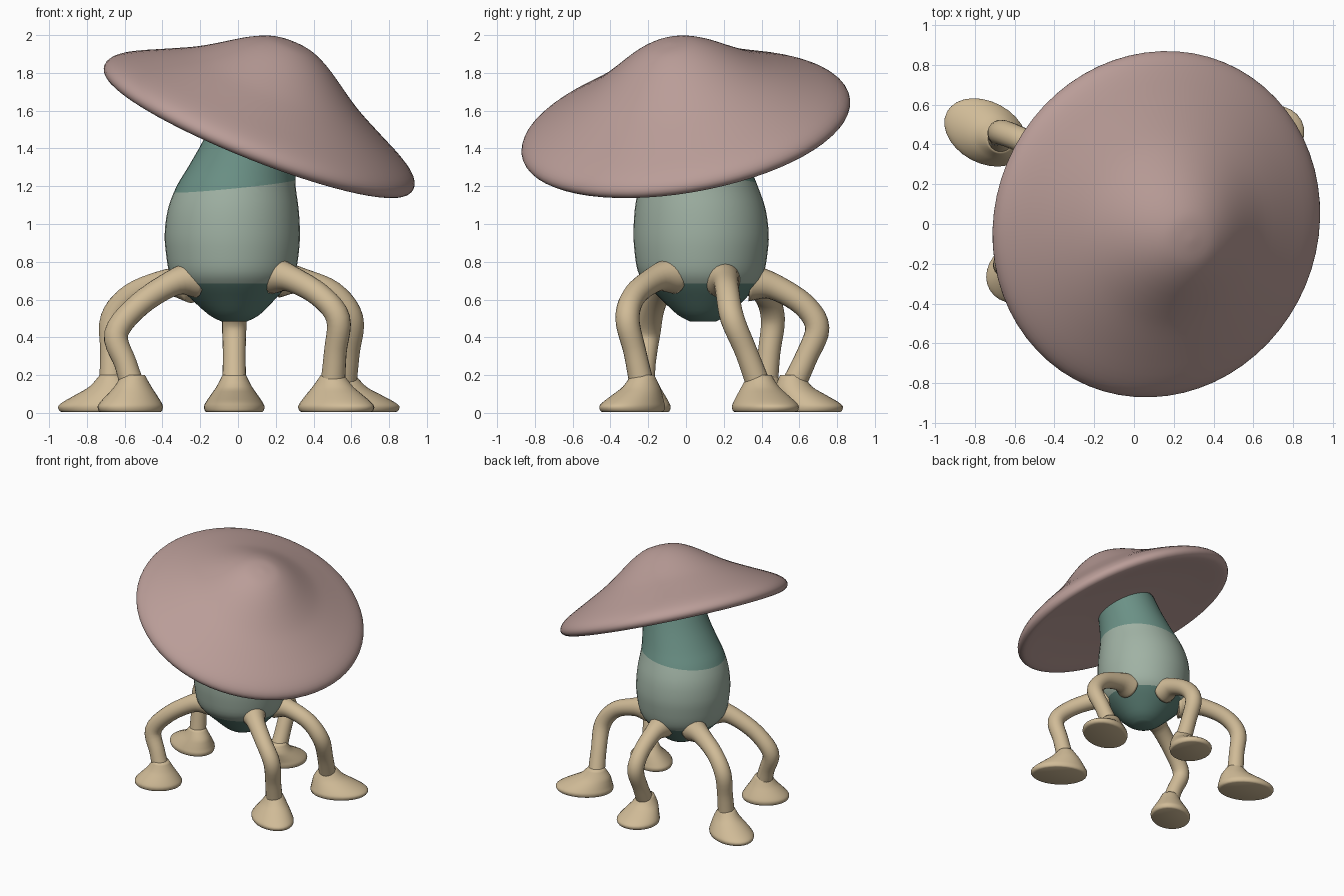
import bpy, bmesh, math
from mathutils import Vector, Matrix

if "Cube" in bpy.data.objects:
    bpy.data.objects.remove(bpy.data.objects["Cube"])


def material(name, srgb):
    m = bpy.data.materials.new(name)
    m.diffuse_color = [((c / 255 + 0.055) / 1.055) ** 2.4 for c in srgb] + [1]
    m.use_nodes = True
    m.node_tree.nodes["Principled BSDF"].inputs["Base Color"].default_value = m.diffuse_color
    return m


CAP = material("dusty pink", (186, 157, 152))
BODY = material("pale sage", (160, 178, 164))
TEAL = material("muted teal", (107, 145, 134))
DARK = material("deep teal", (92, 128, 118))
LEG = material("sand", (208, 187, 151))


def smooth_rows(rows, steps):
    """Catmull-Rom through rows of numbers."""
    out = []
    for i in range(len(rows) - 1):
        p0, p1, p2 = rows[max(i - 1, 0)], rows[i], rows[i + 1]
        p3 = rows[min(i + 2, len(rows) - 1)]
        for k in range(steps):
            t = k / steps
            out.append([0.5 * (2 * b + (c - a) * t + (2 * a - 5 * b + 4 * c - d) * t * t
                               + (3 * b - a - 3 * c + d) * t ** 3)
                        for a, b, c, d in zip(p0, p1, p2, p3)])
    return out + [list(rows[-1])]


def ring(center, u, v, n):
    return [Vector(center) + u * math.cos(2 * math.pi * i / n)
            + v * math.sin(2 * math.pi * i / n) for i in range(n)]


def loft(bm, rings):
    """Skin a stack of rings and close both ends."""
    vs = [[bm.verts.new(p) for p in r] for r in rings]
    n = len(vs[0])
    for a, b in zip(vs, vs[1:]):
        for i in range(n):
            j = (i + 1) % n
            bm.faces.new((a[i], a[j], b[j], b[i]))
    bm.faces.new(vs[0][::-1])
    bm.faces.new(vs[-1])


def finish(bm, name, mats):
    bmesh.ops.recalc_face_normals(bm, faces=bm.faces)
    me = bpy.data.meshes.new(name)
    bm.to_mesh(me)
    bm.free()
    for m in mats:
        me.materials.append(m)
    ob = bpy.data.objects.new(name, me)
    bpy.context.collection.objects.link(ob)
    for p in me.polygons:
        p.use_smooth = True
    return ob


X, Y = Vector((1, 0, 0)), Vector((0, 1, 0))

# Cap: bell profile (radius, height) turned, then tilted
profile = [(0.01, 0.492), (0.1, 0.482), (0.17, 0.458), (0.26, 0.408), (0.4, 0.312),
           (0.5, 0.25), (0.65, 0.172), (0.79, 0.1), (0.86, 0.05), (0.882, 0.005),
           (0.86, -0.03), (0.8, -0.035), (0.6, -0.015), (0.3, 0.0), (0.01, 0.0)]
bm = bmesh.new()
loft(bm, [ring((0, 0, h), X * r, Y * r, 64) for r, h in smooth_rows(profile, 3)])
normal = Vector((0.40, -0.18, 1)).normalized()
tilt = Vector((0, 0, 1)).rotation_difference(normal).to_matrix().to_4x4()
bmesh.ops.transform(bm, matrix=Matrix.Translation((0.11, 0, 1.51)) @ tilt, verts=bm.verts)
finish(bm, "cap", [CAP])

# Body: (z, centre x, centre y, radius), leaning into the cap
body = [(0.485, -0.02, 0.09, 0.07), (0.52, -0.02, 0.09, 0.135), (0.6, -0.025, 0.09, 0.22),
        (0.685, -0.03, 0.085, 0.3), (0.75, -0.03, 0.08, 0.335), (0.85, -0.03, 0.08, 0.352),
        (0.95, -0.03, 0.08, 0.358), (1.08, -0.025, 0.075, 0.346), (1.2, -0.01, 0.065, 0.315),
        (1.3, 0.02, 0.055, 0.285), (1.45, 0.07, 0.04, 0.25), (1.58, 0.11, 0.02, 0.235)]
bm = bmesh.new()
loft(bm, [ring((x, y, z), X * r, Y * r, 40) for z, x, y, r in smooth_rows(body, 3)])
# cut along the colour borders
TOP_N, TOP_P = Vector((-0.1, -0.04, 1)), Vector((0, 0, 1.2))
LOW_P = Vector((0, 0, 0.685))
for co, no in ((TOP_P, TOP_N), (LOW_P, Vector((0, 0, 1)))):
    bmesh.ops.bisect_plane(bm, geom=bm.verts[:] + bm.edges[:] + bm.faces[:],
                           plane_co=co, plane_no=no, dist=1e-5)
for f in bm.faces:
    c = f.calc_center_median()
    f.material_index = 1 if (c - TOP_P).dot(TOP_N) > 0 else 2 if c.z < LOW_P.z else 0
finish(bm, "body", [BODY, TEAL, DARK])


def leg(name, path, foot, length, width):
    """Bent tube from the body to the ankle, with a flared foot pointing outwards."""
    bm = bmesh.new()
    out = Vector((foot[0] + 0.03, foot[1] - 0.08, 0)).normalized()
    side = Vector((-out.y, out.x, 0))
    radii = [0.1, 0.07, 0.063, 0.064, 0.06, 0.066]
    pts = smooth_rows([(*p, r) for p, r in zip(path, radii)], 5)
    rings = []
    for i, p in enumerate(pts):
        t = Vector(pts[min(i + 1, len(pts) - 1)][:3]) - Vector(pts[max(i - 1, 0)][:3])
        t.normalize()
        s = (side - t * side.dot(t)).normalized()
        rings.append(ring(p[:3], s * p[3], t.cross(s) * p[3], 20))
    loft(bm, rings)
    # foot rows: height, share of full size, shift from foot centre to ankle
    ankle = Vector(path[-1])
    centre = Vector((foot[0], foot[1], 0))
    rows = [(0.004, 0.86, 0), (0.012, 0.96, 0), (0.035, 1.0, 0), (0.06, 0.88, 0.15),
            (0.1, 0.6, 0.55), (0.14, 0.32, 0.9), (0.2, 0.0, 1)]
    rings = []
    for z, k, s in smooth_rows(rows, 3):
        c = centre.lerp(Vector((ankle.x, ankle.y, 0)), s)
        rl, rw = 0.062 + (length - 0.062) * k, 0.062 + (width - 0.062) * k
        rings.append(ring((c.x, c.y, z), out * rl, side * rw, 28))
    loft(bm, rings)
    finish(bm, name, [LEG])


# Five legs, each: path from body to ankle, foot centre, foot half length and width
leg("back_left_leg", [(-0.24, 0.24, 0.68), (-0.38, 0.33, 0.69), (-0.56, 0.42, 0.625),
                      (-0.665, 0.46, 0.5), (-0.67, 0.44, 0.32), (-0.67, 0.42, 0.13)],
    (-0.745, 0.46), 0.22, 0.155)
leg("front_left_leg", [(-0.23, -0.06, 0.71), (-0.34, -0.11, 0.69), (-0.52, -0.17, 0.575),
                       (-0.645, -0.2, 0.42), (-0.595, -0.22, 0.26), (-0.555, -0.23, 0.13)],
    (-0.57, -0.24), 0.18, 0.15)
leg("back_middle_leg", [(-0.02, 0.34, 0.69), (-0.02, 0.46, 0.67), (-0.02, 0.62, 0.575),
                        (-0.02, 0.695, 0.45), (-0.02, 0.635, 0.29), (-0.02, 0.56, 0.13)],
    (-0.02, 0.66), 0.17, 0.16)
leg("front_right_leg", [(0.19, -0.07, 0.73), (0.28, -0.16, 0.71), (0.43, -0.27, 0.625),
                        (0.53, -0.31, 0.5), (0.515, -0.27, 0.32), (0.5, -0.23, 0.13)],
    (0.52, -0.285), 0.22, 0.15)
leg("back_right_leg", [(0.22, 0.19, 0.71), (0.33, 0.21, 0.7), (0.5, 0.22, 0.635),
                       (0.6, 0.245, 0.5), (0.585, 0.32, 0.32), (0.56, 0.39, 0.13)],
    (0.645, 0.42), 0.22, 0.165)
